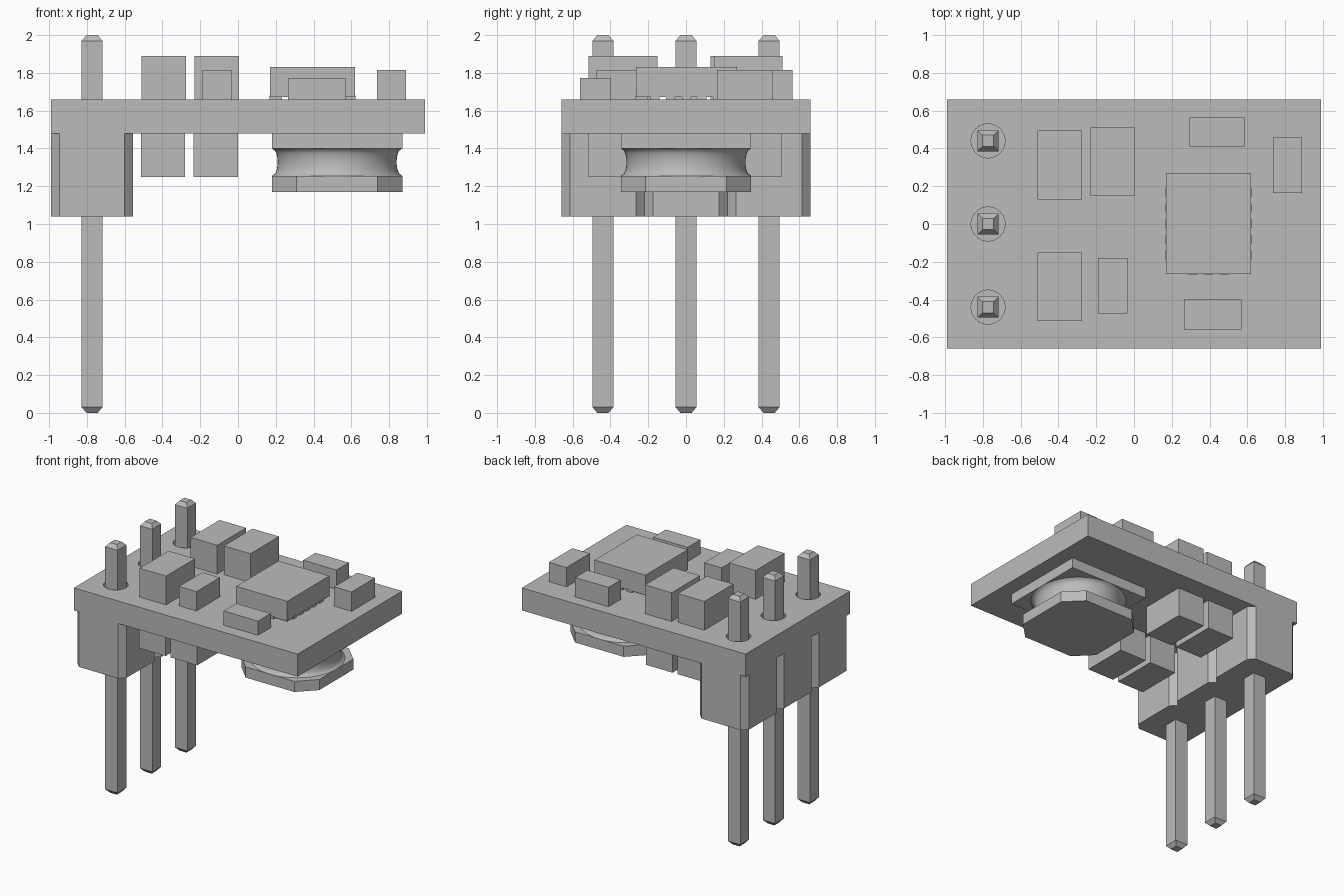
import bpy, bmesh, math

cube = bpy.data.objects.get("Cube")
if cube:
    bpy.data.objects.remove(cube, do_unlink=True)

GREY = (0.5, 0.5, 0.5, 1.0)
mat = bpy.data.materials.new("plain grey")
mat.use_nodes = True
mat.diffuse_color = GREY
mat.node_tree.nodes["Principled BSDF"].inputs["Base Color"].default_value = GREY


def finish(name, bm, smooth=False):
    bmesh.ops.recalc_face_normals(bm, faces=bm.faces[:])
    mesh = bpy.data.meshes.new(name)
    bm.to_mesh(mesh)
    bm.free()
    mesh.materials.append(mat)
    ob = bpy.data.objects.new(name, mesh)
    bpy.context.collection.objects.link(ob)
    if smooth:
        smooth_edges(ob)
    return ob


def smooth_edges(ob):
    bpy.ops.object.select_all(action='DESELECT')
    ob.select_set(True)
    bpy.context.view_layer.objects.active = ob
    bpy.ops.object.shade_smooth_by_angle(angle=math.radians(35))


def loft(name, rings, smooth=False):
    """Skin a stack of equal-length closed rings and cap both ends."""
    bm = bmesh.new()
    loops = [[bm.verts.new(p) for p in ring] for ring in rings]
    n = len(loops[0])
    for a, b in zip(loops, loops[1:]):
        for i in range(n):
            j = (i + 1) % n
            bm.faces.new((a[i], a[j], b[j], b[i]))
    bm.faces.new(loops[0])
    bm.faces.new(loops[-1])
    return finish(name, bm, smooth)


def prism(name, outline, z0, z1):
    return loft(name, [[(x, y, z) for x, y in outline] for z in (z0, z1)])


def box(name, x0, x1, y0, y1, z0, z1):
    return prism(name, [(x0, y0), (x1, y0), (x1, y1), (x0, y1)], z0, z1)


def circle(cx, cy, r, z, n):
    return [(cx + r * math.cos(2 * math.pi * i / n),
             cy + r * math.sin(2 * math.pi * i / n), z) for i in range(n)]


PIN_X, PITCH = -0.773, 0.44
BOTTOM, TOP = 1.48, 1.66

# Circuit board with three round pin holes
board = box("circuit_board", -0.99, 0.99, -0.66, 0.66, BOTTOM, TOP)
for k in (-1, 0, 1):
    cutter = loft("hole_cutter", [circle(PIN_X, k * PITCH, 0.09, z, 32) for z in (1.4, 1.75)])
    cutter.hide_render = True
    mod = board.modifiers.new("hole", 'BOOLEAN')
    mod.operation = 'DIFFERENCE'
    mod.solver = 'EXACT'
    mod.object = cutter
    bpy.context.view_layer.objects.active = board
    bpy.ops.object.modifier_apply(modifier=mod.name)
    bpy.data.objects.remove(cutter, do_unlink=True)
smooth_edges(board)

# Header block: three chamfered cells in a row
X0, X1, C = -0.99, -0.555, 0.045
right_side, left_side = [], []
for k in (-1, 0, 1):
    y0, y1 = k * PITCH - PITCH / 2, k * PITCH + PITCH / 2
    side = [(C, y0), (0, y0 + C), (0, y1 - C)]
    if k == 1:
        side.append((C, y1))
    right_side += [(X1 - d, y) for d, y in side]
    left_side += [(X0 + d, y) for d, y in side]
prism("pin_header_block", right_side + left_side[::-1], 1.04, BOTTOM)

# Square pins with tapered ends
for label, k in (("front", -1), ("middle", 0), ("back", 1)):
    rings = []
    for z, h in ((0, 0.03), (0.03, 0.055), (1.97, 0.055), (2.0, 0.03)):
        rings.append([(PIN_X + sx * h, k * PITCH + sy * h, z)
                      for sx, sy in ((-1, -1), (1, -1), (1, 1), (-1, 1))])
    loft(label + "_pin", rings)

# Small block parts on the top of the board: x range, y range, top height
for name, x0, x1, y0, y1, z1 in (
        ("back_capacitor_outer", -0.51, -0.275, 0.13, 0.495, 1.89),
        ("back_capacitor_inner", -0.23, 0.005, 0.15, 0.51, 1.89),
        ("front_capacitor", -0.51, -0.275, -0.515, -0.15, 1.89),
        ("front_small_capacitor", -0.19, -0.035, -0.475, -0.18, 1.815),
        ("back_small_capacitor", 0.29, 0.585, 0.41, 0.565, 1.815),
        ("side_small_capacitor", 0.735, 0.89, 0.165, 0.46, 1.815),
        ("front_resistor", 0.265, 0.57, -0.56, -0.40, 1.773)):
    box(name, x0, x1, y0, y1, TOP, z1)

# Blocks under the board
for col, x0 in (("outer", -0.515), ("inner", -0.235)):
    for row, y0 in (("front", -0.515), ("back", 0.14)):
        box(f"lower_{row}_{col}_capacitor", x0, x0 + 0.235, y0, y0 + 0.365, 1.25, BOTTOM)

# Chip body, slightly raised on edge pads
CX, CY, HX, HY = 0.395, 0.002, 0.225, 0.267
box("chip_body", CX - HX, CX + HX, CY - HY, CY + HY, 1.672, 1.832)
for i in range(-2, 3):
    p = i * 0.083
    for s in (-1, 1):
        ex, ey = CX + s * (HX - 0.03), CY + s * (HY - 0.03)
        box("chip_side_pad", ex - 0.032, ex + 0.032, CY + p - 0.024, CY + p + 0.024, TOP, 1.68)
        if abs(i) < 2:
            box("chip_end_pad", CX + p - 0.024, CX + p + 0.024, ey - 0.032, ey + 0.032, TOP, 1.68)

# Inductor: square upper plate, waisted core, chamfered lower plate
IX, R = 0.525, 0.345
box("inductor_upper_plate", IX - R, IX + R, -R, R, 1.40, BOTTOM)
core = []
for i in range(13):
    t = i / 12 * 2 - 1
    r = R - 0.03 * math.sqrt(max(0, 1 - t * t))
    core.append(circle(IX, 0, r, 1.3275 + 0.0725 * t, 64))
loft("inductor_core", core, smooth=True)
q = 0.215
octagon = [(R, -q), (R, q), (q, R), (-q, R), (-R, q), (-R, -q), (-q, -R), (q, -R)]
prism("inductor_lower_plate", [(IX + x, y) for x, y in octagon], 1.17, 1.255)
